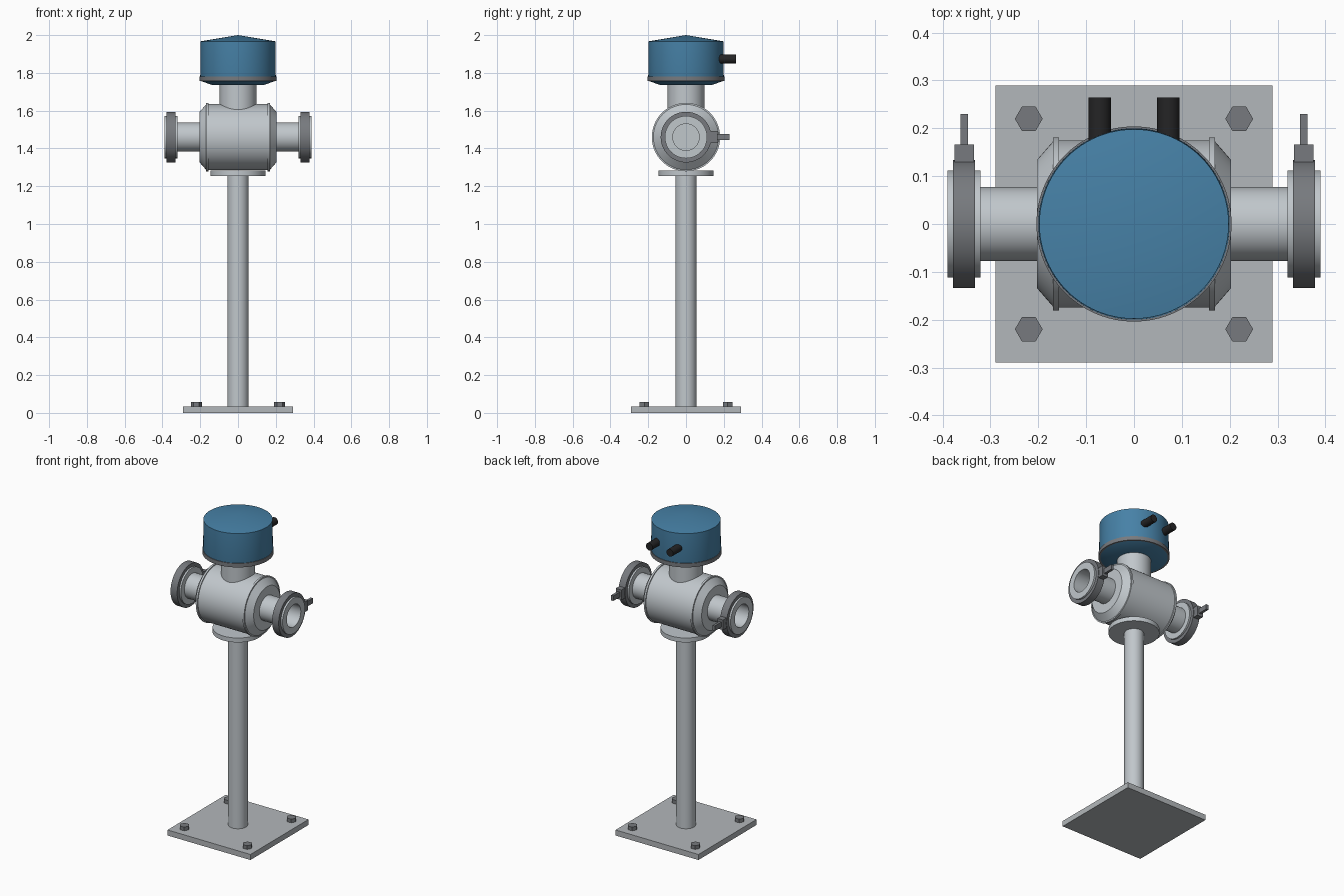
import bpy, bmesh, math
from mathutils import Vector, Matrix

if "Cube" in bpy.data.objects:
    bpy.data.objects.remove(bpy.data.objects["Cube"])


def material(name, r, g, b):
    m = bpy.data.materials.new(name)
    m.diffuse_color = (r, g, b, 1)
    m.use_nodes = True
    m.node_tree.nodes["Principled BSDF"].inputs["Base Color"].default_value = m.diffuse_color
    return m


STEEL = material("brushed_steel", 0.53, 0.57, 0.60)
PLATE = material("plate_grey", 0.45, 0.475, 0.495)
DARK = material("dark_metal", 0.185, 0.195, 0.21)
BLUE = material("housing_blue", 0.062, 0.22, 0.385)
BLACK = material("black_plastic", 0.018, 0.018, 0.019)


def finish(bm, name, mat):
    bmesh.ops.recalc_face_normals(bm, faces=bm.faces)
    me = bpy.data.meshes.new(name)
    bm.to_mesh(me)
    bm.free()
    me.materials.append(mat)
    me.polygons.foreach_set("use_smooth", [True] * len(me.polygons))
    me.set_sharp_from_angle(angle=math.radians(25))
    ob = bpy.data.objects.new(name, me)
    bpy.context.collection.objects.link(ob)
    return ob


def lathe(name, profile, mat, origin=(0, 0, 0), axis=(0, 0, 1), sides=64, ring=False):
    """Revolve (radius, distance) points about an axis; ring joins last point to first."""
    bm = bmesh.new()
    vs = [bm.verts.new((r, 0, t)) for r, t in profile]
    pairs = list(zip(vs, vs[1:])) + ([(vs[-1], vs[0])] if ring else [])
    edges = [bm.edges.new(p) for p in pairs]
    bmesh.ops.spin(bm, geom=vs + edges, cent=(0, 0, 0), axis=(0, 0, 1),
                   angle=math.tau, steps=sides)
    bmesh.ops.remove_doubles(bm, verts=bm.verts, dist=1e-5)
    q = Vector((0, 0, 1)).rotation_difference(Vector(axis))
    bm.transform(Matrix.Translation(origin) @ q.to_matrix().to_4x4())
    return finish(bm, name, mat)


def rod(name, r, t0, t1, mat, **kw):
    return lathe(name, [(0, t0), (r, t0), (r, t1), (0, t1)], mat, **kw)


def box(name, lo, hi, mat):
    bm = bmesh.new()
    lo, hi = Vector(lo), Vector(hi)
    bmesh.ops.create_cube(bm, size=1, matrix=Matrix.Translation((lo + hi) / 2)
                          @ Matrix.Diagonal((*(hi - lo), 1)))
    return finish(bm, name, mat)


# Base plate, anchor bolts, post and support disc
box("base_plate", (-0.29, -0.29, 0), (0.29, 0.29, 0.035), PLATE)
for x in (-0.22, 0.22):
    for y in (-0.22, 0.22):
        rod("anchor_bolt", 0.029, 0.03, 0.058, DARK, origin=(x, y, 0), sides=6)
rod("post", 0.056, 0.03, 1.26, STEEL)
rod("support_disc", 0.146, 1.255, 1.283, STEEL)

# Horizontal meter body with raised bands and chamfered ends
ZC = 1.46
half = [(0.175, 0.157), (0.181, 0.157), (0.181, 0.169), (0.173, 0.169),
        (0.134, 0.203), (0, 0.203)]
lathe("meter_body", [(r, -t) for r, t in reversed(half)] + half, STEEL,
      origin=(0, 0, ZC), axis=(1, 0, 0))

# Pipe stubs with ferrules, clamps and clamp handles on both sides
for s in (-1, 1):
    place = dict(origin=(0, 0, ZC), axis=(s, 0, 0), ring=True)
    lathe("pipe_stub", [(0.077, 0.195), (0.077, 0.321), (0.112, 0.321), (0.112, 0.39),
                        (0.07, 0.39), (0.07, 0.195)], STEEL, **place)
    lathe("pipe_clamp", [(0.105, 0.332), (0.134, 0.332), (0.134, 0.378),
                         (0.105, 0.378)], DARK, **place)
    cx = s * 0.355
    box("clamp_lug", (cx - 0.02, 0.115, ZC - 0.032), (cx + 0.02, 0.166, ZC + 0.032), DARK)
    box("clamp_handle", (cx - 0.008, 0.16, ZC - 0.016), (cx + 0.008, 0.23, ZC + 0.016), DARK)

# Neck and round electronics housing
rod("neck", 0.097, 1.55, 1.745, STEEL)
lathe("housing", [(0, 1.735), (0.135, 1.735), (0.196, 1.757), (0.2, 1.775),
                  (0.198, 1.967), (0, 2.0)], BLUE, sides=96)
lathe("housing_collar", [(0.185, 1.756), (0.204, 1.756), (0.204, 1.781),
                         (0.185, 1.781)], DARK, sides=96, ring=True)

# Cable glands at the back
for x in (-0.072, 0.072):
    rod("cable_gland", 0.0235, 0.15, 0.264, BLACK, origin=(x, 0, 1.873),
        axis=(0, 1, 0), sides=32)
